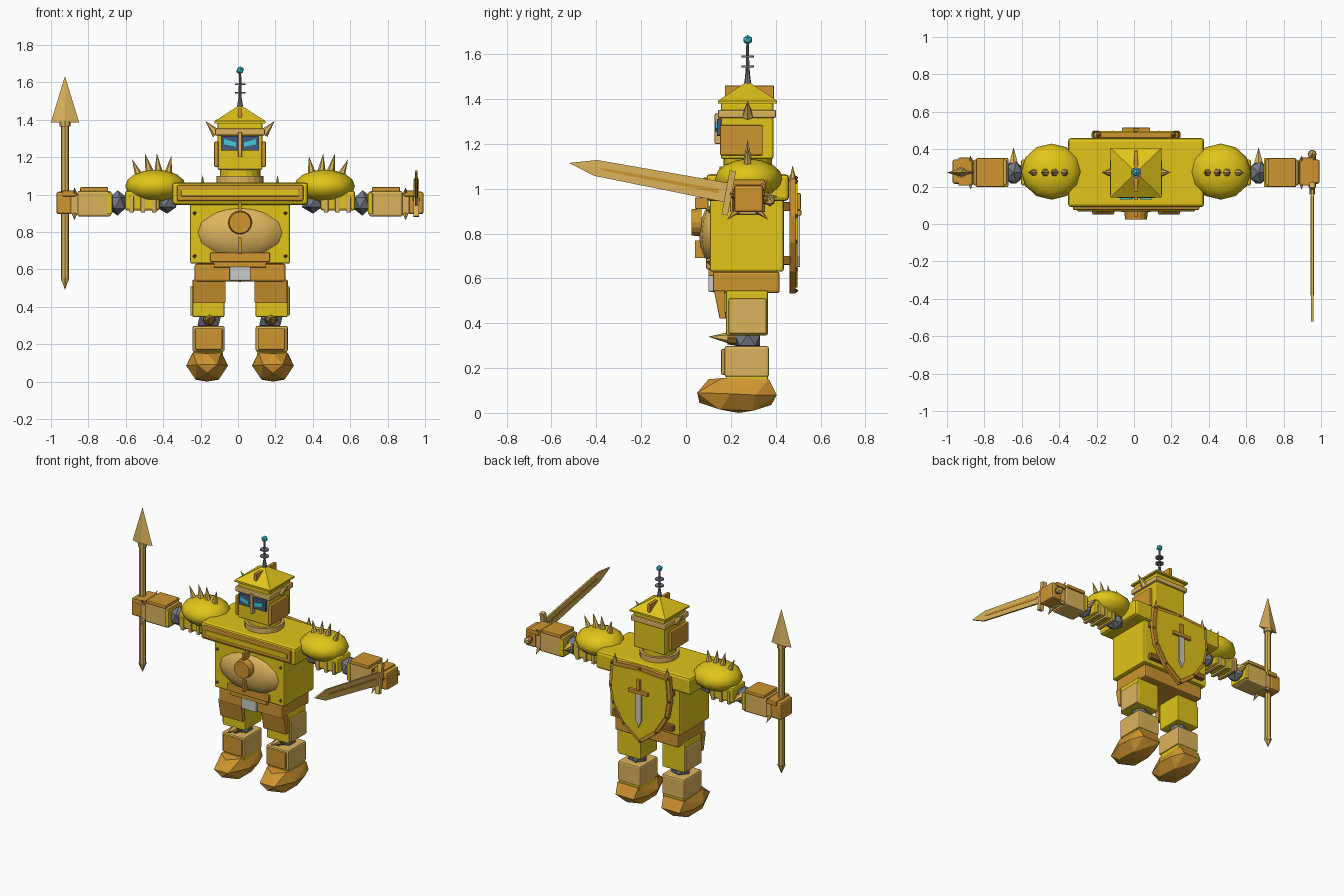
import bpy, bmesh, math
from mathutils import Vector, Matrix

if "Cube" in bpy.data.objects:
    bpy.data.objects.remove(bpy.data.objects["Cube"])

CX, CY = 0.011, 0.275          # robot axis


def material(name, rgb):
    m = bpy.data.materials.new(name)
    m.diffuse_color = (*rgb, 1)
    m.use_nodes = True
    m.node_tree.nodes["Principled BSDF"].inputs["Base Color"].default_value = m.diffuse_color
    return m


YEL = material("yellow_plate", (0.75, 0.56, 0.01))
SAND = material("sand_plate", (0.72, 0.46, 0.11))
ORA = material("orange_plate", (0.62, 0.30, 0.03))
BRN = material("brown_strap", (0.28, 0.13, 0.02))
BLUE = material("dark_visor", (0.06, 0.10, 0.20))
CYAN = material("cyan_glow", (0.05, 0.60, 0.70))
GREY = None
STEEL = material("steel", (0.18, 0.19, 0.24))


def finish(name, bm, mat, bevel=0, smooth=False):
    bmesh.ops.recalc_face_normals(bm, faces=bm.faces)
    me = bpy.data.meshes.new(name)
    bm.to_mesh(me)
    bm.free()
    ob = bpy.data.objects.new(name, me)
    ob.location.x = CX
    bpy.context.collection.objects.link(ob)
    if mat:
        me.materials.append(mat)
    if bevel:
        b = ob.modifiers.new("bevel", "BEVEL")
        b.width, b.segments = bevel, 2
    if smooth:
        me.shade_smooth()
    return ob


def box(name, x, y, z, mat, bevel=0.008, s=1):
    bm = bmesh.new()
    size = [b - a for a, b in (x, y, z)]
    mid = [(a + b) / 2 for a, b in (x, y, z)]
    mid[0] *= s
    bmesh.ops.create_cube(bm, size=1, matrix=Matrix.Translation(mid) @ Matrix.Diagonal((*size, 1)))
    return finish(name, bm, mat, bevel)


def rod(name, a, b, r1, mat, r2=0, n=6):
    a, b = Vector(a), Vector(b)
    bm = bmesh.new()
    rot = (b - a).to_track_quat('Z', 'Y').to_matrix().to_4x4()
    bmesh.ops.create_cone(bm, cap_ends=True, segments=n, radius1=r1, radius2=r2,
                          depth=(b - a).length, matrix=Matrix.Translation((a + b) / 2) @ rot)
    bmesh.ops.remove_doubles(bm, verts=bm.verts, dist=1e-5)
    return finish(name, bm, mat)


def hull(name, pts, mat, bevel=0):
    bm = bmesh.new()
    for p in pts:
        bm.verts.new(p)
    bmesh.ops.convex_hull(bm, input=bm.verts)
    return finish(name, bm, mat, bevel)


def ball(name, c, r, mat, ico=True, smooth=False):
    bm = bmesh.new()
    mx = Matrix.Translation(c) @ Matrix.Diagonal((*r, 1))
    if ico:
        bmesh.ops.create_icosphere(bm, subdivisions=1, radius=1, matrix=mx)
    else:
        bmesh.ops.create_uvsphere(bm, u_segments=12, v_segments=8, radius=1, matrix=mx)
    return finish(name, bm, mat, 0, smooth)


# torso
box("torso", (-.267, .267), (.107, .436), (.63, .96), YEL, .01)
box("shoulder_slab", (-.364, .364), (.09, .46), (.945, 1.065), YEL, .018)
box("chest_bar", (-.338, .338), (.075, .1), (.965, 1.05), ORA)
box("chest_bar_inlay", (-.315, .315), (.068, .09), (.99, 1.025), YEL, .004)
ball("belly_plate", (0, .15, .797), (.257, .092, .15), SAND, False, True)
rod("belly_disc", (0, .07, .85), (0, .024, .85), .064, ORA, .058, 16)
for z in ((.91, .96), (.69, .77)):
    box("belly_ridge", (-.009, .009), (.04, .1), z, ORA, .003)
box("lower_belly_plate", (-.16, .16), (.09, .12), (.64, .69), ORA, .006)
box("belt_plate", (-.14, .14), (.1, .13), (.61, .645), ORA, .005)
box("pelvis", (-.243, .243), (.12, .418), (.535, .63), ORA, .01)
box("buckle", (-.056, .056), (.1, .13), (.54, .615), GREY, .005)

# shield on the back
rim = [(-.225, 1.045), (0, 1.06), (.225, 1.045), (.238, .88), (.215, .76),
       (.13, .63), (0, .53), (-.13, .63), (-.215, .76), (-.238, .88)]
hull("shield_rim", [(x, y, z) for x, z in rim for y in (.462, .489)], ORA, .004)
hull("shield_face", [(x * .9, y, .83 + (z - .83) * .9) for x, z in rim for y in (.47, .497)], YEL)
for x, z in rim:
    ball("shield_rivet", (x * .95, .491, .83 + (z - .83) * .95), (.009,) * 3, BRN)
hull("emblem_blade", [(x, y, z) for x, z in ((-.022, .88), (.022, .88), (.022, .7), (-.022, .7), (0, .65))
                      for y in (.49, .508)], GREY)
box("emblem_guard", (-.075, .075), (.49, .515), (.88, .905), ORA, .004)
box("emblem_grip", (-.013, .013), (.49, .512), (.905, .98), ORA, .004)
for z in (.92, .68):
    box("shield_strap", (-.23, .23), (.43, .466), (z - .02, z + .02), BRN, .004)

# neck and head
rod("neck_ring", (0, CY, 1.06), (0, CY, 1.10), .125, SAND, .125, 20)
rod("neck_collar", (0, CY, 1.095), (0, CY, 1.14), .108, YEL, .108, 20)
box("head", (-.12, .12), (.155, .39), (1.132, 1.385), YEL, .01)
box("visor", (-.102, .102), (.138, .17), (1.235, 1.312), BLUE, .004)
box("brow_band", (-.134, .134), (.142, .402), (1.315, 1.352), SAND, .008)
box("nose_bar", (-.01, .01), (.128, .16), (1.20, 1.335), SAND, .004)
hull("roof", [(x, y, z) for x in (-.137, .137) for y in (CY - .132, CY + .132)
              for z in (1.38, 1.392)] + [(0, CY, 1.48)], YEL)
box("crest", (-.011, .011), (.173, .392), (1.40, 1.46), ORA, .004)
for s in (-1, 1):
    hull("eye", [(s * x, y, z) for x, z in ((.02, 1.255), (.022, 1.278), (.085, 1.298), (.085, 1.268))
                 for y in (.132, .145)], CYAN)
    box("ear_plate", (.115, .139), (.152, .342), (1.148, 1.283), ORA, .006, s)
    rod("horn", (s * .125, CY, 1.325), (s * .185, CY, 1.393), .027, SAND)

# antenna
rod("antenna_base", (0, CY, 1.46), (0, CY, 1.52), .018, STEEL, .008, 8)
rod("antenna_mast", (0, CY, 1.5), (0, CY, 1.66), .008, STEEL, .006, 8)
for z in (1.545, 1.59):
    rod("antenna_ring", (0, CY, z - .004), (0, CY, z + .004), .028, STEEL, .028, 12)
ball("antenna_tip", (0, CY, 1.664), (.022,) * 3, CYAN)

for s in (-1, 1):
    # torso studs and shield spikes
    for x, z in ((.243, .67), (.243, .9)):
        rod("torso_stud", (s * x, .112, z), (s * x, .088, z + .006), .014, BRN, 0, 4)
    rod("shield_spike", (s * .2, .476, 1.03), (s * .2, .476, 1.105), .018, SAND)

    # pauldron with a fan of spikes
    ball("pauldron", (s * .452, CY + .005, 1.045), (.162, .15, .088), YEL, False, True)
    for xb, xt, zb, zt in ((.535, .578, 1.09, 1.19), (.483, .508, 1.115, 1.22),
                           (.435, .445, 1.115, 1.22), (.385, .368, 1.105, 1.205)):
        rod("pauldron_spike", (s * xb, CY, zb), (s * xt, CY, zt), .024, SAND)

    # arm
    ball("shoulder_joint", (s * .39, CY, .96), (.066, .07, .062), STEEL)
    box("upper_arm", (.43, .615), (.205, .345), (.915, 1.02), YEL, .012, s)
    for x in (.46, .52, .58):
        box("upper_arm_band", (x - .012, x + .012), (.198, .352), (.903, .99), SAND, .005, s)
    ball("elbow_joint", (s * .655, CY, .955), (.055, .068, .068), STEEL)
    rod("elbow_spike", (s * .655, .325, .965), (s * .655, .41, .965), .027, SAND)
    box("forearm", (.69, .87), (.205, .345), (.882, 1.02), SAND, .012, s)
    box("forearm_plate", (.705, .855), (.198, .352), (1.015, 1.04), ORA, .006, s)
    box("elbow_cuff", (.683, .71), (.197, .353), (.895, 1.01), YEL, .006, s)
    box("wrist_cuff", (.865, .905), (.21, .34), (.895, 1.0), SAND, .006, s)
    box("fist", (.9, .982), (.215, .345), (.895, 1.015), ORA, .012, s)
    box("knuckle_plate", (.875, .95), (.205, .355), (.99, 1.022), ORA, .006, s)
    for i in range(4):
        a = math.radians(45 + 90 * i)
        dy, dz = math.cos(a), math.sin(a)
        rod("wrist_spike", (s * .885, CY + .065 * dy, .95 + .065 * dz),
            (s * .885, CY + .13 * dy, .95 + .125 * dz), .017, SAND)

    # leg
    box("thigh", (.083, .255), (.178, .365), (.345, .545), YEL, .008, s)
    box("thigh_side_plate", (.245, .266), (.19, .36), (.352, .51), SAND, .008, s)
    hull("tasset", [(s * x, y, z) for x in (.078, .252)
                    for y, z in ((.125, .545), (.175, .545), (.15, .42), (.178, .42))], ORA, .005)
    ball("knee_joint", (s * .165, CY, .325), (.07, .066, .055), STEEL)
    rod("knee_base", (s * .165, .225, .335), (s * .165, .185, .335), .035, BRN, .03, 8)
    rod("knee_spike", (s * .165, .195, .335), (s * .165, .1, .34), .027, SAND)
    box("shin", (.083, .255), (.172, .37), (.16, .298), SAND, .01, s)
    box("shin_front_plate", (.095, .24), (.157, .18), (.17, .285), ORA, .006, s)
    box("ankle_band", (.09, .248), (.18, .365), (.13, .165), YEL, .004, s)
    boot = [(.055, .05, .09), (-.055, .05, .09), (0, .06, .045), (0, .1, .15), (-.075, .16, .155), (.075, .16, .155),
            (.112, .2, .085), (-.112, .2, .085), (.08, .37, .15), (-.08, .37, .15), (.07, .405, .08),
            (-.07, .405, .08), (0, .235, 0), (.065, .15, .015), (-.065, .15, .015), (.06, .3, .01), (-.06, .3, .01),
            (.108, .31, .08), (-.108, .31, .08), (0, .38, .035)]
    hull("boot", [(s * (x + .176), y, z) for x, y, z in boot], ORA)

# spear in the left-hand side of the front view
SX = -.936
rod("spear_shaft", (SX, CY, .54), (SX, CY, 1.39), .021, SAND, .021, 8)
rod("spear_butt", (SX, CY, .555), (SX, CY, .49), .027, SAND)
rod("spear_collar", (SX, CY, 1.365), (SX, CY, 1.39), .03, SAND, .03, 8)
hull("spear_head", [(SX - .076, CY, 1.385), (SX + .076, CY, 1.385), (SX, CY - .022, 1.385),
                    (SX, CY + .022, 1.385), (SX, CY, 1.633)], SAND)

# sword pointing forward and slightly up
WX, d = .942, Vector((0, -.983, .185))
n, grip = Vector((0, .185, .983)), Vector((WX, CY, .965))


def slab(name, outline, half, mat):
    hull(name, [grip + d * t + n * w + Vector((h, 0, 0)) for t, w in outline for h in (-half, half)], mat)


slab("sword_blade", [(.08, .044), (.08, -.044), (.69, .036), (.69, -.036), (.81, 0)], .006, SAND)
slab("sword_fuller", [(.13, .009), (.13, -.009), (.65, .006), (.65, -.006), (.67, 0)], .009, ORA)
slab("sword_guard", [(.072, .1), (.072, -.1), (.1, .1), (.1, -.1)], .016, SAND)
rod("sword_grip", grip + d * .08, grip - d * .1, .02, BRN, .02, 8)
ball("sword_pommel", grip - d * .1, (.026,) * 3, SAND)
